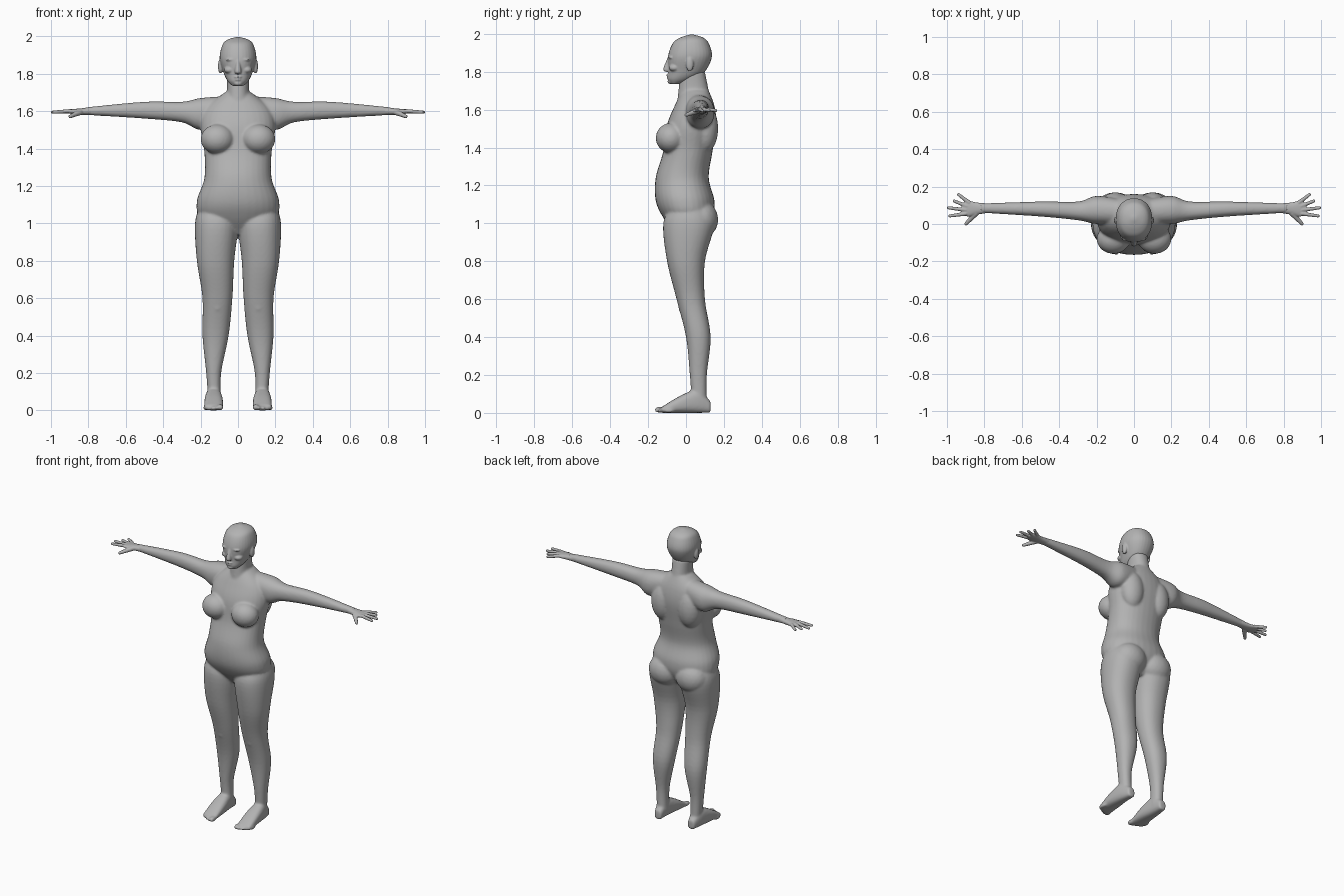
import bpy, bmesh, math
from mathutils import Matrix, Vector

cube = bpy.data.objects.get("Cube")
if cube:
    bpy.data.objects.remove(cube)

grey = (.45, .45, .45, 1)
clay = bpy.data.materials.new("grey_clay")
clay.use_nodes = True
clay.diffuse_color = grey
for node in clay.node_tree.nodes:
    if node.type == 'BSDF_PRINCIPLED':
        node.inputs["Base Color"].default_value = grey


def refine(sections, steps=6):
    """Interpolate the key sections smoothly (Catmull-Rom)."""
    result = []
    last = len(sections) - 1
    for index in range(last):
        before, start, end, after = (Vector(sections[min(max(index + offset, 0), last)])
                                     for offset in (-1, 0, 1, 2))
        leave, arrive = (end - before) / 2, (after - start) / 2
        for step in range(steps):
            t = step / steps
            ease = t * t * (3 - 2 * t)
            result.append(start.lerp(end, ease) + leave * t * (1 - t) ** 2 - arrive * t * t * (1 - t))
    return result + [Vector(sections[last])]


def rounded(low, high, wave, power):
    """Point on one axis of a superellipse that spans low to high."""
    return (low + high) / 2 + (high - low) / 2 * math.copysign(abs(wave) ** (2 / power), wave)


def loft(bm, axis, sections, side=1, power=2.2, sides=32):
    """Skin rounded sections (position, min, max, min, max) along an axis."""
    rings = []
    for position, low_a, high_a, low_b, high_b in refine(sections):
        ring = []
        for index in range(sides):
            angle = math.tau * index / sides
            a = rounded(low_a, high_a, math.cos(angle), power)
            b = rounded(low_b, high_b, math.sin(angle), power)
            x, y, z = {'X': (position, a, b), 'Y': (a, position, b), 'Z': (a, b, position)}[axis]
            ring.append(bm.verts.new((x * side, y, z)))
        rings.append(ring)
    for lower, upper in zip(rings, rings[1:]):
        for index in range(sides):
            following = (index + 1) % sides
            bm.faces.new((lower[index], lower[following], upper[following], upper[index]))
    bm.faces.new(rings[0])
    bm.faces.new(rings[-1])


def column(bm, levels):
    """Upright symmetrical mass from levels (height, half width, front, back)."""
    loft(bm, 'Z', [(height, -half, half, front, back) for height, half, front, back in levels])


def blob(bm, centre, radii, side=1):
    """Ellipsoid of flesh."""
    x, y, z = centre
    place = Matrix.Translation((x * side, y, z)) @ Matrix.Diagonal((*radii, 1))
    bmesh.ops.create_icosphere(bm, subdivisions=3, radius=1, matrix=place)


def finger(bm, base, direction, length, thick, thin, side):
    """Tapered rod with round ends."""
    start, end = Vector(base), Vector(base) + Vector(direction).normalized() * length
    start.x *= side
    end.x *= side
    turn = (end - start).to_track_quat('Z', 'Y').to_matrix().to_4x4()
    bmesh.ops.create_cone(bm, cap_ends=True, segments=16, radius1=thick, radius2=thin,
                          depth=length, matrix=Matrix.Translation((start + end) / 2) @ turn)
    blob(bm, start, [thick] * 3)
    blob(bm, end, [thin] * 3)


def skin(name, bm, voxel, rounds):
    """Fuse the overlapping masses into one smooth surface."""
    bmesh.ops.recalc_face_normals(bm, faces=bm.faces[:])
    mesh = bpy.data.meshes.new(name)
    bm.to_mesh(mesh)
    bm.free()
    obj = bpy.data.objects.new(name, mesh)
    bpy.context.collection.objects.link(obj)
    bpy.context.view_layer.objects.active = obj
    fuse = obj.modifiers.new("fuse", 'REMESH')
    fuse.mode = 'VOXEL'
    fuse.voxel_size = voxel
    soften = obj.modifiers.new("soften", 'SMOOTH')
    soften.factor = .5
    soften.iterations = rounds
    for modifier in ("fuse", "soften"):
        bpy.ops.object.modifier_apply(modifier=modifier)
    obj.data.materials.clear()
    obj.data.materials.append(clay)
    for polygon in obj.data.polygons:
        polygon.use_smooth = True
        polygon.material_index = 0


# Trunk from crotch to collar, then neck
body = bmesh.new()
column(body, [(.94, .06, -.05, .08), (1.03, .2, -.12, .14), (1.12, .22, -.16, .15),
              (1.24, .18, -.16, .12), (1.38, .18, -.12, .14), (1.52, .2, -.1, .16),
              (1.62, .17, -.06, .15), (1.7, .07, -.02, .12)])
column(body, [(1.6, .08, -.05, .14), (1.7, .06, -.04, .12), (1.8, .06, -.03, .1)])

# Limbs: hip to ankle, heel to ball, shoulder to wrist
leg = [(1.1, .04, .2, -.07, .1), (1, 0, .23, -.12, .15), (.8, .02, .22, -.1, .1),
       (.6, .03, .19, -.05, .1), (.4, .05, .19, 0, .13), (.2, .09, .17, .02, .11),
       (.05, .09, .16, .03, .11)]
foot = [(.13, .1, .15, 0, .06), (.06, .09, .17, 0, .12), (-.03, .08, .18, 0, .09),
        (-.13, .08, .18, 0, .03)]
arm = [(.06, 0, .13, 1.54, 1.68), (.2, 0, .15, 1.5, 1.67), (.3, .02, .12, 1.54, 1.65),
       (.5, .04, .12, 1.56, 1.65), (.82, .06, .11, 1.58, 1.62)]
for side in (1, -1):
    loft(body, 'Z', leg, side)
    loft(body, 'Y', foot, side, power=2.6)
    loft(body, 'X', arm, side)
    # Breast, shoulder blade, buttock, kneecap
    blob(body, (.11, -.08, 1.45), (.09, .08, .08), side)
    blob(body, (.1, .1, 1.5), (.08, .07, .13), side)
    blob(body, (.1, .08, 1.02), (.11, .09, .1), side)
    blob(body, (.11, 0, .56), (.04, .04, .05), side)
    # Toes, from big to little
    for toe in range(5):
        radius = .012 if toe else .017
        blob(body, (.094 + .02 * toe, -.138 + .003 * toe ** 2, radius), (radius, .03, radius), side)
skin("body", body, .007, 8)

# Skull with jaw, then nose
head = bmesh.new()
column(head, [(1.735, .03, -.08, -.04), (1.76, .055, -.095, .04), (1.8, .075, -.093, .1),
              (1.88, .098, -.095, .137), (1.95, .085, -.07, .12), (1.98, .06, -.03, .09),
              (1.996, .01, .02, .04)])
column(head, [(1.8, .015, -.11, -.07), (1.815, .018, -.12, -.07), (1.88, .008, -.095, -.07)])
# Lips and chin
blob(head, (0, -.088, 1.783), (.023, .017, .006))
blob(head, (0, -.086, 1.768), (.02, .017, .007))
blob(head, (0, -.078, 1.748), (.024, .02, .014))
for side in (1, -1):
    # Eye, brow, cheek, ear
    blob(head, (.034, -.07, 1.85), (.016, .016, .009), side)
    blob(head, (.036, -.078, 1.875), (.03, .016, .008), side)
    blob(head, (.045, -.06, 1.82), (.03, .03, .02), side)
    blob(head, (.094, .02, 1.84), (.013, .02, .04), side)
skin("head", head, .0045, 4)

# Hands: palm, four fanned fingers from index to little, and thumb
palm = [(.78, .06, .11, 1.58, 1.62), (.84, .05, .115, 1.58, 1.615),
        (.89, .04, .125, 1.585, 1.61), (.92, .06, .11, 1.59, 1.605)]
for side, label in ((1, "left"), (-1, "right")):
    hand = bmesh.new()
    loft(hand, 'X', palm, side)
    for number, length in enumerate((.085, .095, .075, .07)):
        fan = math.radians(15 * number - 8)
        finger(hand, (.9 - .002 * number ** 2, .055 + .02 * number, 1.6),
               (math.cos(fan), math.sin(fan), -.06), length, .011, .0085, side)
    finger(hand, (.845, .058, 1.594), (.7, -.75, -.3), .08, .016, .0095, side)
    skin(label + "_hand", hand, .0035, 3)
